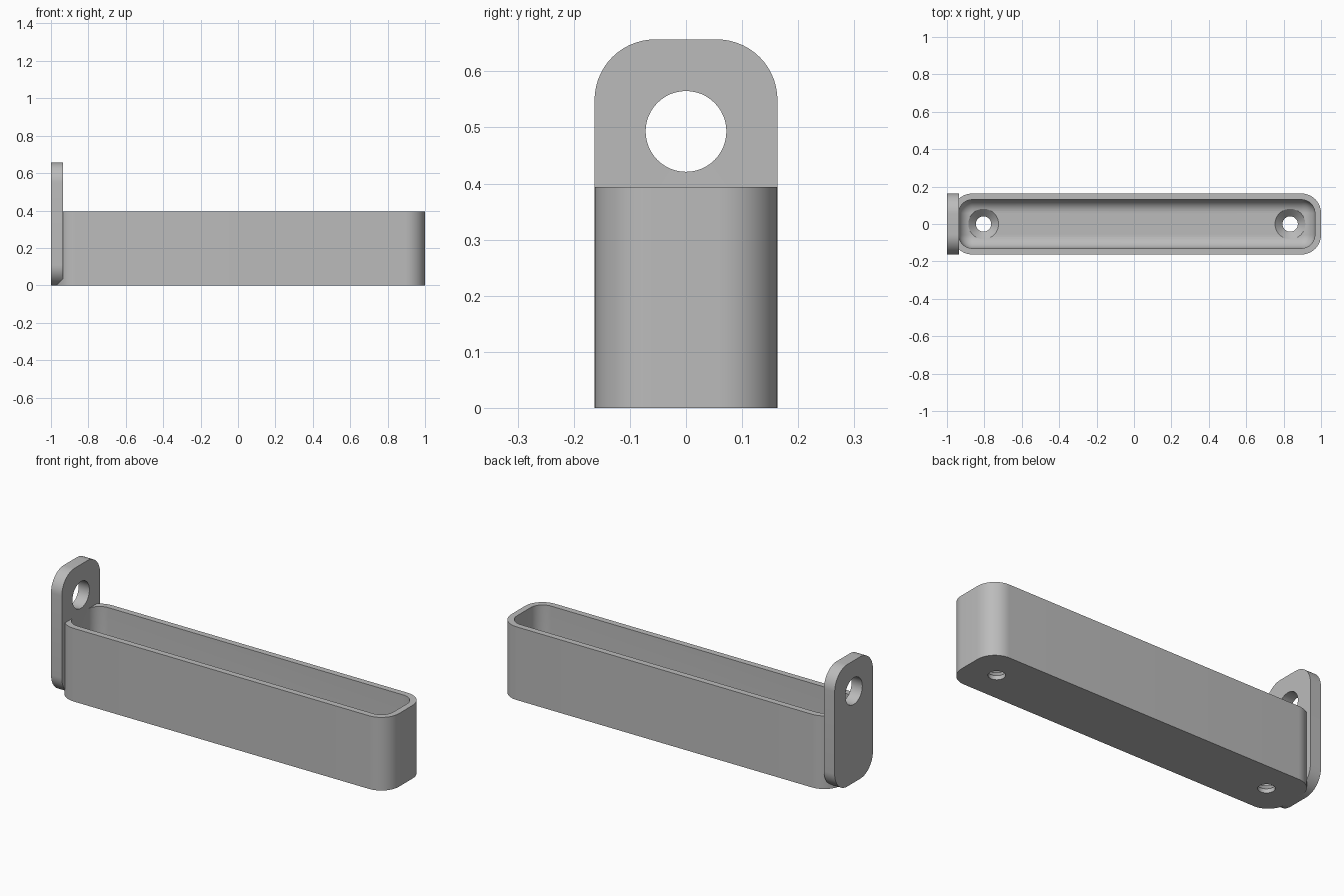
import bpy, bmesh, math

if "Cube" in bpy.data.objects:
    bpy.data.objects.remove(bpy.data.objects["Cube"])

# Plain grey used on the whole bracket tray
grey = bpy.data.materials.new("plain_grey")
grey.use_nodes = True
colour = (0.5, 0.5, 0.5, 1)
grey.diffuse_color = colour
grey.node_tree.nodes["Principled BSDF"].inputs["Base Color"].default_value = colour

LEFT, RIGHT = -0.97, 1.0
MID = (LEFT + RIGHT) / 2
HALF_LEN, HALF_WID = (RIGHT - LEFT) / 2, 0.163
HEIGHT, WALL, FLOOR, CORNER = 0.394, 0.033, 0.062, 0.105
FILLET = CORNER - WALL - 0.002


def rounded_rect(half_a, half_b, radius, steps=14):
    """Outline of a rounded rectangle, counter-clockwise."""
    points = []
    for i, (sa, sb) in enumerate([(1, 1), (-1, 1), (-1, -1), (1, -1)]):
        for k in range(steps + 1):
            t = math.pi / 2 * (i + k / steps)
            points.append((sa * (half_a - radius) + radius * math.cos(t),
                           sb * (half_b - radius) + radius * math.sin(t)))
    return points


def loft(name, rings):
    """Closed solid through equal-length rings, capped at both ends."""
    bm = bmesh.new()
    loops = [[bm.verts.new(p) for p in ring] for ring in rings]
    for low, high in zip(loops, loops[1:]):
        for i in range(len(low)):
            j = (i + 1) % len(low)
            bm.faces.new((low[i], low[j], high[j], high[i]))
    bm.faces.new(loops[0][::-1])
    bm.faces.new(loops[-1])
    bmesh.ops.recalc_face_normals(bm, faces=bm.faces[:])
    mesh = bpy.data.meshes.new(name)
    bm.to_mesh(mesh)
    bm.free()
    mesh.materials.append(grey)
    obj = bpy.data.objects.new(name, mesh)
    bpy.context.collection.objects.link(obj)
    return obj


def tray_ring(inset, z):
    return [(MID + a, b, z) for a, b in
            rounded_rect(HALF_LEN - inset, HALF_WID - inset, CORNER - inset)]


def circle(radius, steps=48):
    return [(radius * math.cos(2 * math.pi * k / steps),
             radius * math.sin(2 * math.pi * k / steps)) for k in range(steps)]


def combine(target, tool, operation):
    """Apply a boolean and discard the tool."""
    mod = target.modifiers.new("combine", "BOOLEAN")
    mod.operation, mod.solver, mod.object = operation, "EXACT", tool
    bpy.context.view_layer.update()
    graph = bpy.context.evaluated_depsgraph_get()
    mesh = bpy.data.meshes.new_from_object(target.evaluated_get(graph))
    target.modifiers.clear()
    target.data = mesh
    bpy.data.objects.remove(tool)


# Open tray with rounded corners and a filleted floor
rings = [tray_ring(0, 0), tray_ring(0, HEIGHT), tray_ring(WALL, HEIGHT)]
for k in range(11):
    t = math.pi / 2 * k / 10
    rings.append(tray_ring(WALL + FILLET * (1 - math.cos(t)),
                           FLOOR + FILLET * (1 - math.sin(t))))
tray = loft("tray_with_hanging_plate", rings)

# Upright hanging plate, rounded at all four corners
PLATE_TOP, PLATE_IN = 0.657, -0.936
outline = rounded_rect(HALF_WID, PLATE_TOP / 2, 0.108)
plate = loft("hanging_plate", [[(x, a, PLATE_TOP / 2 + b) for a, b in outline]
                               for x in (-1.0, PLATE_IN)])
combine(tray, plate, "UNION")

# Hanging hole through the plate
hole = loft("hanging_hole_cutter", [[(x, a, 0.493 + b) for a, b in circle(0.072)]
                                    for x in (-1.1, -0.9)])
combine(tray, hole, "DIFFERENCE")

# Countersunk screw holes through the floor
profile = [(0.041, -0.1), (0.041, FLOOR - 0.04), (0.081, FLOOR), (0.081, FLOOR + 0.1)]
for side in (-1, 1):
    screw = loft("screw_hole_cutter", [[(MID + side * 0.82 + a, b, z) for a, b in circle(r)]
                                       for r, z in profile])
    combine(tray, screw, "DIFFERENCE")

# Smooth curves, crisp edges
tray.data.shade_smooth()
tray.data.set_sharp_from_angle(angle=math.radians(30))
